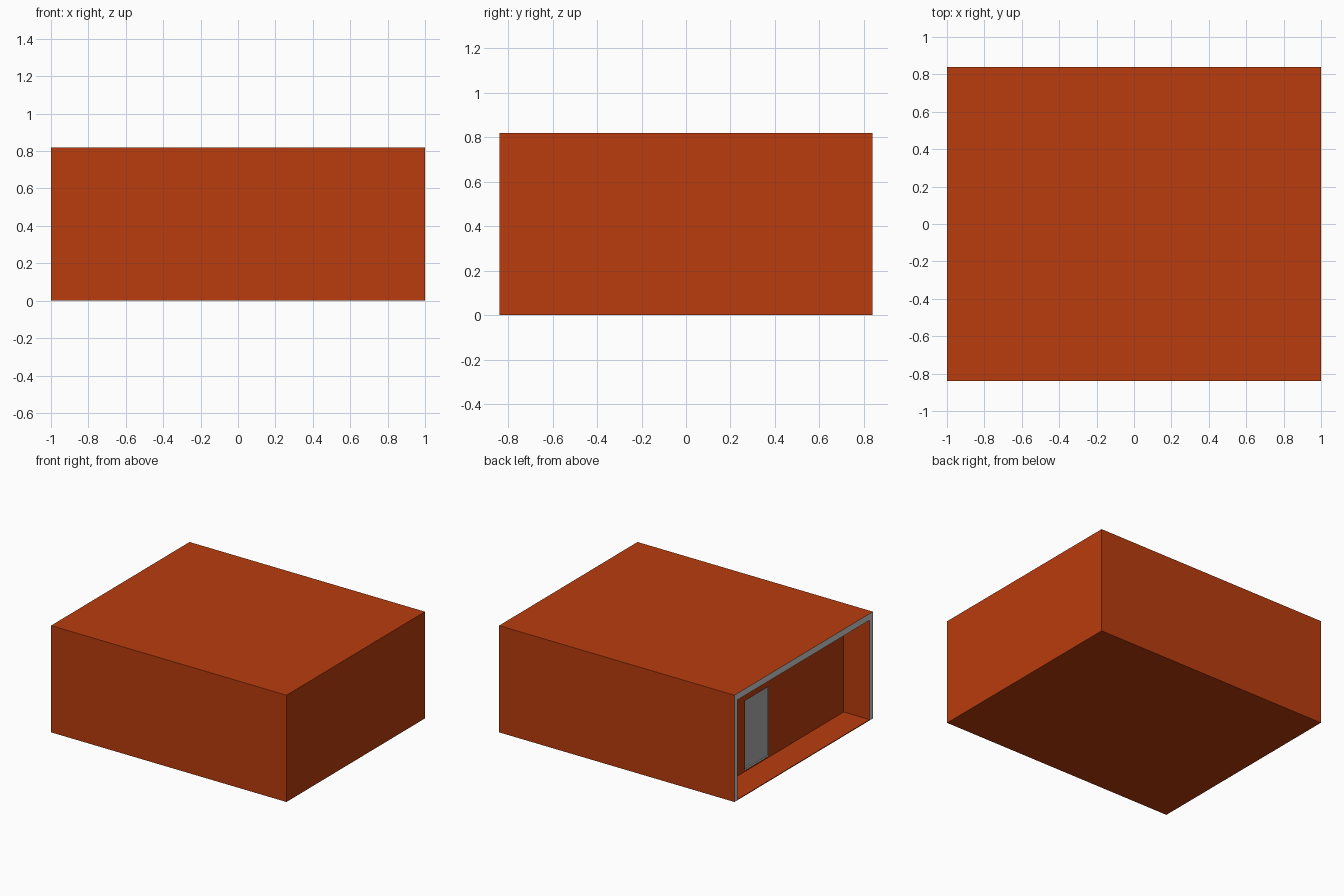
import bpy
import bmesh
from mathutils import Vector

cube = bpy.data.objects.get("Cube")
if cube:
    bpy.data.objects.remove(cube, do_unlink=True)

WIDTH, DEPTH, HEIGHT = 2.0, 1.68, 0.82
RECESS = 0.22          # depth of the open porch on the -x side
REVEAL = 0.015         # depth of the doorway in the porch wall


def material(name, colour):
    mat = bpy.data.materials.new(name)
    mat.use_nodes = True
    mat.diffuse_color = (*colour, 1)
    mat.node_tree.nodes["Principled BSDF"].inputs["Base Color"].default_value = (*colour, 1)
    return mat


def make_object(name, bm, mats):
    bmesh.ops.recalc_face_normals(bm, faces=bm.faces)
    mesh = bpy.data.meshes.new(name)
    bm.to_mesh(mesh)
    bm.free()
    for mat in mats:
        mesh.materials.append(mat)
    obj = bpy.data.objects.new(name, mesh)
    bpy.context.collection.objects.link(obj)
    return obj


def box(size, centre):
    bm = bmesh.new()
    bmesh.ops.create_cube(bm, size=1)
    for v in bm.verts:
        v.co = Vector(a * b for a, b in zip(v.co, size)) + Vector(centre)
    return bm


def sink(bm, face, ys, zs, depth):
    """Inset a face to the given y and z limits, then push it in along +x.
    Returns the rim faces, the side faces and the sunken face."""
    mid = face.calc_center_median()
    rim = bmesh.ops.inset_region(bm, faces=[face], thickness=0.005)["faces"]
    for v in face.verts:
        v.co.y = ys[v.co.y > mid.y]
        v.co.z = zs[v.co.z > mid.z]
    sides = bmesh.ops.inset_region(bm, faces=[face], thickness=0)["faces"]
    for v in face.verts:
        v.co.x += depth
    return rim, sides, face


rust = material("rust_red", (0.49, 0.045, 0.004))
light_grey = material("light_grey", (0.62, 0.62, 0.62))
mid_grey = material("mid_grey", (0.41, 0.41, 0.41))

# Building block with an open porch on one side
body = box((WIDTH, DEPTH, HEIGHT), (0, 0, HEIGHT / 2))
open_side = min(body.faces, key=lambda f: f.calc_center_median().x)
rim, _, porch_wall = sink(body, open_side, (-0.8, 0.805), (0.006, 0.77), RECESS)

# Bare wall and roof ends around the opening; the floor edge keeps the wall colour
for f in rim:
    if f.calc_center_median().z > 0.1:
        f.material_index = 1

# Doorway in the porch wall
door_y, door_z = (0.11, 0.4), (0.016, 0.55)
_, reveal, doorway = sink(body, porch_wall, door_y, door_z, REVEAL)
for f in reveal + [doorway]:
    f.material_index = 2
make_object("building_shell", body, [rust, light_grey, mid_grey])

# Door leaf set back in the doorway
leaf = box((0.004, door_y[1] - door_y[0], door_z[1] - door_z[0]),
           (-WIDTH / 2 + RECESS + REVEAL - 0.002, sum(door_y) / 2, sum(door_z) / 2))
make_object("door", leaf, [mid_grey])
